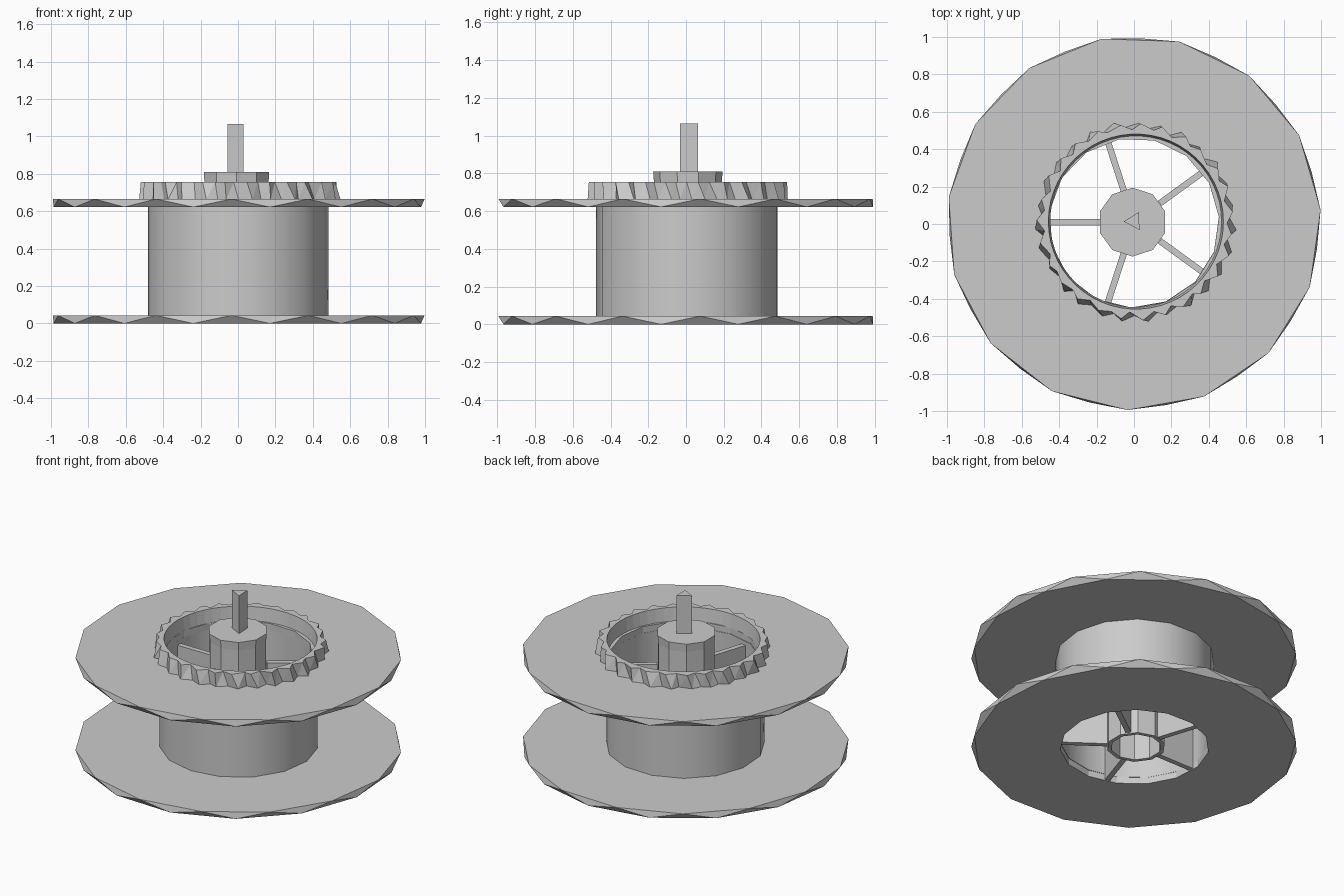
import bpy, bmesh, math, random
from mathutils import Matrix, Vector

random.seed(4)
cube = bpy.data.objects.get("Cube")
if cube:
    bpy.data.objects.remove(cube)

# One plain grey plastic
grey = bpy.data.materials.new("plain_grey")
grey.use_nodes = True
colour = (0.6, 0.6, 0.6, 1)
grey.diffuse_color = colour
grey.node_tree.nodes["Principled BSDF"].inputs["Base Color"].default_value = colour


def finish(name, bm, loc=(0, 0, 0)):
    bmesh.ops.recalc_face_normals(bm, faces=bm.faces)
    mesh = bpy.data.meshes.new(name)
    bm.to_mesh(mesh)
    bm.free()
    mesh.materials.append(grey)
    ob = bpy.data.objects.new(name, mesh)
    ob.location = loc
    bpy.context.collection.objects.link(ob)
    return ob


def circle(count, radius, z, phase=0.0):
    """Ring of points; phase is in degrees."""
    step = 2 * math.pi / count
    return [Vector((radius * math.cos(math.radians(phase) + i * step),
                    radius * math.sin(math.radians(phase) + i * step), z))
            for i in range(count)]


def loft(name, rings, loc=(0, 0, 0), closed=True, triangles=False):
    """Skin rings in order: closed makes a hollow ring, otherwise cap both ends."""
    bm = bmesh.new()
    loops = [[bm.verts.new(p) for p in ring] for ring in rings]
    count = len(loops[0])
    pairs = list(zip(loops, loops[1:]))
    if closed:
        pairs.append((loops[-1], loops[0]))
    else:
        bm.faces.new(loops[0])
        bm.faces.new(loops[-1])
    for a, b in pairs:
        for i in range(count):
            j = (i + 1) % count
            if triangles:
                bm.faces.new((a[i], a[j], b[i]))
                bm.faces.new((a[j], b[j], b[i]))
            else:
                bm.faces.new((a[i], a[j], b[j], b[i]))
    return finish(name, bm, loc)


SIDES = 15
PHASE = 100
BORE = 0.455

# Flanges: rim twisted half a step between its top and bottom edges
for name, low, high in (("bottom_flange", 0, 0.043), ("top_flange", 0.622, 0.665)):
    loft(name, [circle(SIDES, 1.0, high, PHASE),
                circle(SIDES, 0.988, low, PHASE + 180 / SIDES),
                circle(SIDES, BORE, low, PHASE),
                circle(SIDES, BORE, high, PHASE)],
         loc=(0, 0.005, 0), triangles=True)

# Drum between the flanges, smooth round the wall
drum = loft("drum", [circle(SIDES, 0.485, 0.622, PHASE),
                     circle(SIDES, 0.485, 0.043, PHASE),
                     circle(SIDES, BORE, 0.043, PHASE),
                     circle(SIDES, BORE, 0.622, PHASE)], loc=(0, 0.008, 0))
bpy.ops.object.select_all(action="DESELECT")
drum.select_set(True)
bpy.context.view_layer.objects.active = drum
bpy.ops.object.shade_smooth_by_angle(angle=math.radians(40))

# Ratchet ring: rough teeth, offset between top and bottom edges
TEETH = 27


def toothed(z, root, tip, phase):
    ring = circle(TEETH * 2, 1, 0, phase)
    for i, p in enumerate(ring):
        p *= (tip if i % 2 else root) + random.uniform(-0.008, 0.008)
        p.rotate(Matrix.Rotation(random.uniform(-0.025, 0.025), 3, "Z"))
        p.z = z
    return ring


loft("ratchet_ring", [toothed(0.755, 0.492, 0.522, 0),
                      toothed(0.664, 0.5, 0.532, 3),
                      circle(TEETH * 2, 0.458, 0.664),
                      circle(TEETH * 2, 0.468, 0.755)],
     loc=(0.01, 0.013, 0), triangles=True)

# Hub: hollow cup, closed at the top, with a slight taper at the cap
CENTRE = (-0.008, 0.01, 0)
loft("hub", [circle(10, 0.155, 0.75, 18), circle(10, 0.155, 0, 18),
             circle(10, 0.18, 0, 18), circle(10, 0.18, 0.755, 18),
             circle(10, 0.184, 0.81, 18)], loc=CENTRE, closed=False)

# Triangular drive shaft
loft("drive_shaft", [circle(3, 0.055, 0.8, 182), circle(3, 0.055, 1.065, 182)],
     loc=(0, 0.015, 0), closed=False)

# Five tall, thin spokes joining hub and drum
for k in range(5):
    bm = bmesh.new()
    bmesh.ops.create_cube(bm, size=1)
    bmesh.ops.scale(bm, vec=(0.29, 0.034, 0.59), verts=bm.verts)
    bmesh.ops.translate(bm, vec=(0.315, 0, 0.3), verts=bm.verts)
    turn = Matrix.Rotation(math.radians(180 + 72 * k), 3, "Z")
    bmesh.ops.rotate(bm, cent=(0, 0, 0), matrix=turn, verts=bm.verts)
    finish(f"spoke_{k + 1}", bm, (0, 0.01, 0))
